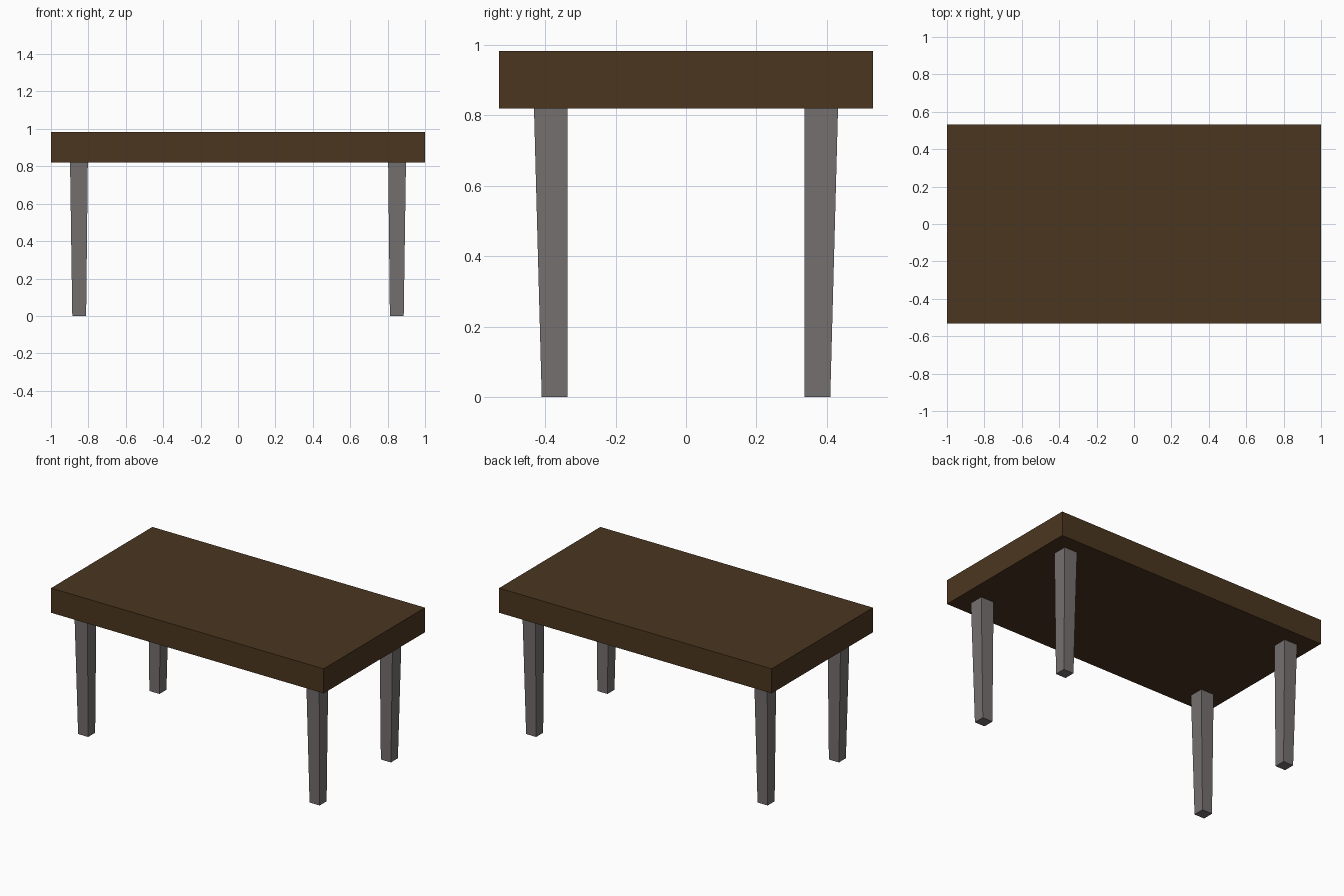
import bpy
import bmesh

if "Cube" in bpy.data.objects:
    bpy.data.objects.remove(bpy.data.objects["Cube"])


def material(name, rgb):
    mat = bpy.data.materials.new(name)
    mat.diffuse_color = (*rgb, 1)
    mat.use_nodes = True
    mat.node_tree.nodes["Principled BSDF"].inputs["Base Color"].default_value = mat.diffuse_color
    return mat


def tapered_box(name, bottom, top, z0, z1, mat):
    """Box between two rectangles given as (x0, x1, y0, y1)."""
    bm = bmesh.new()
    rings = [[bm.verts.new((x, y, z)) for x, y in
              ((r[0], r[2]), (r[1], r[2]), (r[1], r[3]), (r[0], r[3]))]
             for r, z in ((bottom, z0), (top, z1))]
    lo, hi = rings
    bm.faces.new(lo[::-1])
    bm.faces.new(hi)
    for i in range(4):
        j = (i + 1) % 4
        bm.faces.new((lo[i], lo[j], hi[j], hi[i]))
    mesh = bpy.data.meshes.new(name)
    bmesh.ops.recalc_face_normals(bm, faces=bm.faces)
    bm.to_mesh(mesh)
    bm.free()
    mesh.materials.append(mat)
    obj = bpy.data.objects.new(name, mesh)
    bpy.context.collection.objects.link(obj)
    return obj


def mirrored(rect, sx, sy):
    x = sorted((rect[0] * sx, rect[1] * sx))
    y = sorted((rect[2] * sy, rect[3] * sy))
    return (*x, *y)


wood = material("dark_wood", (0.07, 0.037, 0.014))
metal = material("warm_grey", (0.18, 0.162, 0.162))

# Thick slab top
slab = (-1, 1, -0.531, 0.531)
tapered_box("tabletop", slab, slab, 0.82, 0.983, wood)

# Four legs, tapering to the floor with a straight inner side in y
foot = (0.812, 0.886, 0.337, 0.41)
head = (0.803, 0.898, 0.337, 0.432)
for sy, depth in ((-1, "front"), (1, "back")):
    for sx, side in ((-1, "left"), (1, "right")):
        tapered_box(f"{depth}_{side}_leg", mirrored(foot, sx, sy),
                    mirrored(head, sx, sy), 0, 0.82, metal)
